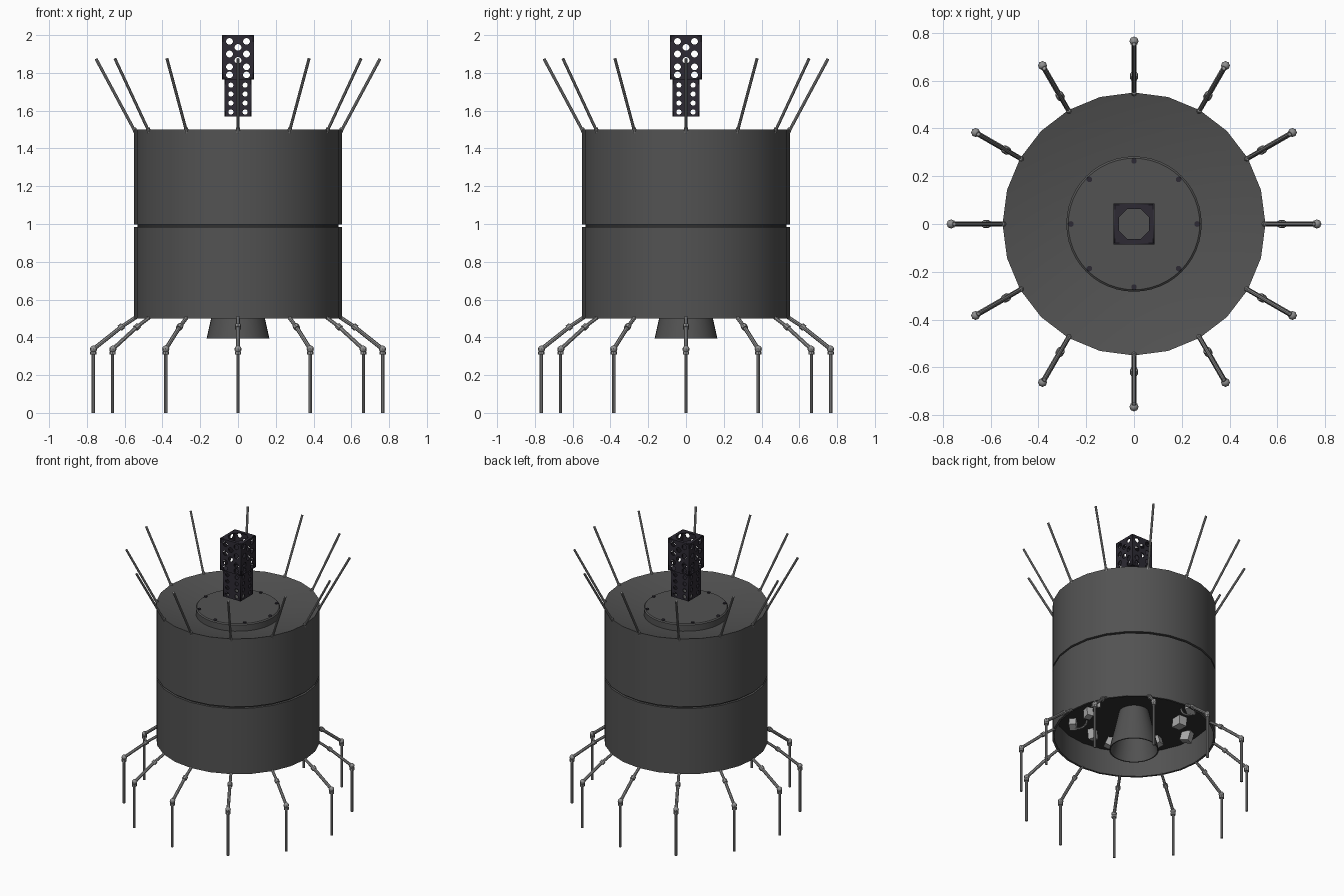
import bpy, bmesh, math, random
from mathutils import Vector, Matrix

if "Cube" in bpy.data.objects:
    bpy.data.objects.remove(bpy.data.objects["Cube"])

random.seed(4)
TAU = 2 * math.pi


def material(name, r, g, b):
    m = bpy.data.materials.new(name)
    m.diffuse_color = (r, g, b, 1)
    m.use_nodes = True
    m.node_tree.nodes["Principled BSDF"].inputs["Base Color"].default_value = m.diffuse_color
    return m


SHELL = material("dark grey shell", 0.085, 0.085, 0.085)
BLACK = material("mast black", 0.026, 0.023, 0.033)
INSIDE = material("interior dark", 0.03, 0.03, 0.03)
METAL = material("rod grey", 0.28, 0.28, 0.28)
PALE = material("equipment grey", 0.4, 0.4, 0.4)


def finish(name, bm, mat, smooth=True):
    bmesh.ops.recalc_face_normals(bm, faces=bm.faces)
    me = bpy.data.meshes.new(name)
    bm.to_mesh(me)
    bm.free()
    me.materials.append(mat)
    ob = bpy.data.objects.new(name, me)
    bpy.context.collection.objects.link(ob)
    if smooth:
        bpy.ops.object.select_all(action='DESELECT')
        ob.select_set(True)
        bpy.context.view_layer.objects.active = ob
        bpy.ops.object.shade_smooth_by_angle(angle=math.radians(35))
    return ob


def lathe(name, profile, n, mat):
    """Turn a closed (radius, z) profile round the z axis."""
    bm = bmesh.new()
    rings = []
    for r, z in profile:
        if r == 0:
            rings.append([bm.verts.new((0, 0, z))] * n)
        else:
            rings.append([bm.verts.new((r * math.cos(TAU * i / n), r * math.sin(TAU * i / n), z))
                          for i in range(n)])
    for a, b in zip(rings, rings[1:] + rings[:1]):
        for i in range(n):
            j = (i + 1) % n
            vs = list(dict.fromkeys((a[i], a[j], b[j], b[i])))
            if len(vs) > 2:
                bm.faces.new(vs)
    return finish(name, bm, mat)


def rod(bm, a, b, r, n=8):
    """Capped cylinder between two points."""
    a, b = Vector(a), Vector(b)
    d = b - a
    m = Matrix.Translation((a + b) / 2) @ d.to_track_quat('Z', 'Y').to_matrix().to_4x4()
    bmesh.ops.create_cone(bm, cap_ends=True, segments=n, radius1=r, radius2=r,
                          depth=d.length, matrix=m)


def ball(bm, p, r):
    bmesh.ops.create_uvsphere(bm, u_segments=8, v_segments=6, radius=r,
                              matrix=Matrix.Translation(p))


# Body: two shells with a thin groove between them
lathe("upper_shell", [(0, 1.43), (0.28, 1.432), (0.55, 1.5), (0.55, 0.998), (0, 0.998)], 24, SHELL)
lathe("groove_core", [(0, 1.01), (0.533, 1.01), (0.533, 0.97), (0, 0.97)], 24, INSIDE)
lathe("lower_shell", [(0, 0.985), (0.55, 0.985), (0.55, 0.5), (0.535, 0.5), (0.535, 0.7), (0, 0.7)],
      24, SHELL)
lathe("underside_plate", [(0, 0.705), (0.533, 0.705), (0.533, 0.685), (0, 0.685)], 24, INSIDE)

# Round lid with eight bolts
lathe("top_lid", [(0, 1.485), (0.275, 1.485), (0.283, 1.478), (0.283, 1.42), (0, 1.42)], 48, SHELL)
bm = bmesh.new()
for i in range(8):
    a = TAU * i / 8
    x, y = 0.264 * math.cos(a), 0.264 * math.sin(a)
    rod(bm, (x, y, 1.47), (x, y, 1.491), 0.012, 10)
finish("lid_bolts", bm, BLACK)

# Engine bell, open at the bottom
lathe("engine_nozzle", [(0.1, 0.69), (0.166, 0.395), (0.158, 0.395), (0.09, 0.69)], 32, SHELL)

# Antennas and jointed legs, twelve of each
antennas, legs = bmesh.new(), bmesh.new()
for i in range(12):
    a = TAU * i / 12

    def at(r, z):
        return Vector((r * math.cos(a), r * math.sin(a), z))

    rod(antennas, at(0.537, 1.475), at(0.752, 1.875), 0.008)
    rod(antennas, at(0.537, 1.475), at(0.551, 1.508), 0.011)
    hip, joint, knee = at(0.535, 0.51), at(0.618, 0.455), at(0.765, 0.338)
    rod(legs, hip, joint, 0.010)
    rod(legs, joint, knee, 0.011)
    d = (knee - joint).normalized()
    rod(legs, joint - d * 0.012, joint + d * 0.012, 0.017)
    ball(legs, knee, 0.019)
    rod(legs, at(0.767, 0.325), at(0.767, 0.308), 0.017)
    rod(legs, at(0.767, 0.34), at(0.767, 0), 0.009)
finish("antennas", antennas, METAL)
finish("legs", legs, METAL)


# Perforated square mast
def plate(name, w, h, holes, loc, rot, t=0.003):
    """Flat filled plate; holes are (x, y, radius, sides)."""
    cu = bpy.data.curves.new(name, 'CURVE')
    cu.dimensions, cu.fill_mode, cu.extrude = '2D', 'BOTH', t
    loops = [[(-w, -h), (w, -h), (w, h), (-w, h)]]
    for x, y, r, n in holes:
        loops.append([(x + r * math.cos(TAU * (k + .5) / n), y + r * math.sin(TAU * (k + .5) / n))
                      for k in range(n)])
    for pts in loops:
        s = cu.splines.new('POLY')
        s.points.add(len(pts) - 1)
        for p, c in zip(s.points, pts):
            p.co = (c[0], c[1], 0, 1)
        s.use_cyclic_u = True
    tmp = bpy.data.objects.new(name, cu)
    bpy.context.collection.objects.link(tmp)
    dg = bpy.context.evaluated_depsgraph_get()
    me = bpy.data.meshes.new_from_object(tmp.evaluated_get(dg))
    bpy.data.objects.remove(tmp)
    me.materials.clear()
    me.materials.append(BLACK)
    ob = bpy.data.objects.new(name, me)
    ob.matrix_world = rot @ Matrix.Translation(loc)
    bpy.context.collection.objects.link(ob)


def mast_section(name, half, z0, z1, holes, frames):
    mid, h = (z0 + z1) / 2, (z1 - z0) / 2
    local = [(x, z - mid, r, 12) for x, z, r in holes]
    for k in range(4):
        rot = Matrix.Rotation(k * TAU / 4, 4, 'Z') @ Matrix.Rotation(TAU / 4, 4, 'X')
        plate(f"{name}_side_{k + 1}", half, h, local, (0, mid, half - 0.003), rot)
    for z in frames:
        plate(f"{name}_frame", half, half, [(0, 0, 0.069, 8)], (0, 0, z), Matrix())


upper = [(s * 0.045, z, 0.018) for z in (1.967, 1.900, 1.832, 1.789) for s in (-1, 1)]
upper += [(0, z, 0.018) for z in (1.935, 1.866)]
lower = [(s * 0.038, z, 0.014) for z in (1.735, 1.688, 1.640, 1.593) for s in (-1, 1)]
mast_section("mast_upper", 0.086, 1.766, 2.0, upper, (1.997, 1.769))
mast_section("mast_lower", 0.072, 1.568, 1.77, lower, ())

# Equipment boxes and pipe loops under the body
bm = bmesh.new()
for i in range(14):
    a = TAU * (i + random.uniform(-.25, .25)) / 14
    r = random.uniform(0.3, 0.46)
    s = random.uniform(0.04, 0.065)
    m = (Matrix.Translation((r * math.cos(a), r * math.sin(a), 0.655))
         @ Matrix.Rotation(a + random.uniform(-.6, .6), 4, 'Z')
         @ Matrix.Rotation(random.uniform(-.4, .4), 4, 'X')
         @ Matrix.Diagonal((s, s * 1.2, 0.07, 1)))
    bmesh.ops.create_cube(bm, size=1, matrix=m)
finish("equipment_boxes", bm, PALE, smooth=False)

bm = bmesh.new()
for i in range(4):
    a = TAU * (i + 0.4) / 4
    c = Vector((0.38 * math.cos(a), 0.38 * math.sin(a), 0.67))
    pts = [c + Vector((0.055 * math.cos(t) * math.cos(a), 0.055 * math.cos(t) * math.sin(a),
                       0.055 * -math.sin(t))) for t in [math.pi * k / 8 for k in range(9)]]
    for p, q in zip(pts, pts[1:]):
        rod(bm, p, q, 0.007, 6)
finish("pipe_loops", bm, METAL)
